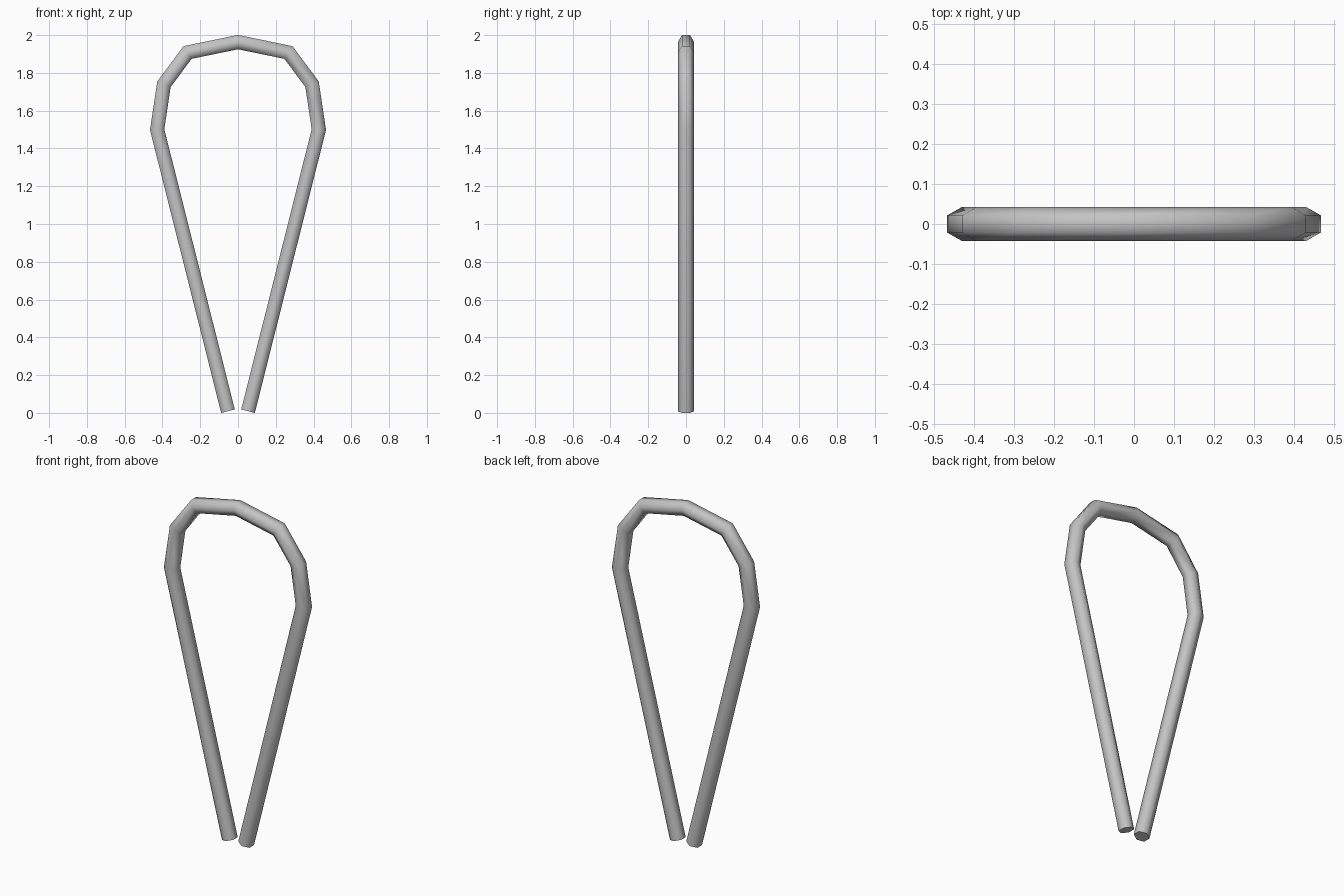
import bpy, bmesh, math
from mathutils import Vector

cube = bpy.data.objects.get("Cube")
if cube:
    bpy.data.objects.remove(cube, do_unlink=True)

# Material
steel = bpy.data.materials.new("grey_metal")
steel.use_nodes = True
colour = (0.55, 0.55, 0.55, 1)
steel.diffuse_color = colour
steel.node_tree.nodes["Principled BSDF"].inputs["Base Color"].default_value = colour

RADIUS, SIDES = 0.043, 6

# Centre line: right half, then mirrored to the left
half = [(0.053, 0.009), (0.428, 1.5), (0.392, 1.74), (0.267, 1.908)]
path = [Vector((x, 0, z)) for x, z in half]
path += [Vector((0, 0, 1.963))] + [Vector((-p.x, 0, p.z)) for p in reversed(path)]


def sweep(bm, pts):
    """Hexagonal tube with mitred bends and flat capped ends."""
    rings = []
    depth = Vector((0, 1, 0))
    for i, p in enumerate(pts):
        before = (p - pts[max(i - 1, 0)]).normalized()
        after = (pts[min(i + 1, len(pts) - 1)] - p).normalized()
        tangent = (before + after).normalized()
        along = after if after.length else before
        side = depth.cross(tangent) / tangent.dot(along)
        ring = []
        for k in range(SIDES):
            a = math.tau * k / SIDES
            ring.append(bm.verts.new(p + RADIUS * (math.cos(a) * depth + math.sin(a) * side)))
        rings.append(ring)
    for r, s in zip(rings, rings[1:]):
        for k in range(SIDES):
            n = (k + 1) % SIDES
            bm.faces.new((r[k], r[n], s[n], s[k]))
    bm.faces.new(rings[0])
    bm.faces.new(rings[-1])
    bmesh.ops.recalc_face_normals(bm, faces=bm.faces)


# Bent rod loop
mesh = bpy.data.meshes.new("bent_rod")
bm = bmesh.new()
sweep(bm, path)
bm.to_mesh(mesh)
bm.free()
mesh.materials.append(steel)
rod = bpy.data.objects.new("bent_rod", mesh)
bpy.context.collection.objects.link(rod)

# Smooth around the rod, sharp at the cut ends
bpy.ops.object.select_all(action="DESELECT")
rod.select_set(True)
bpy.context.view_layer.objects.active = rod
bpy.ops.object.shade_smooth_by_angle(angle=math.radians(65))
